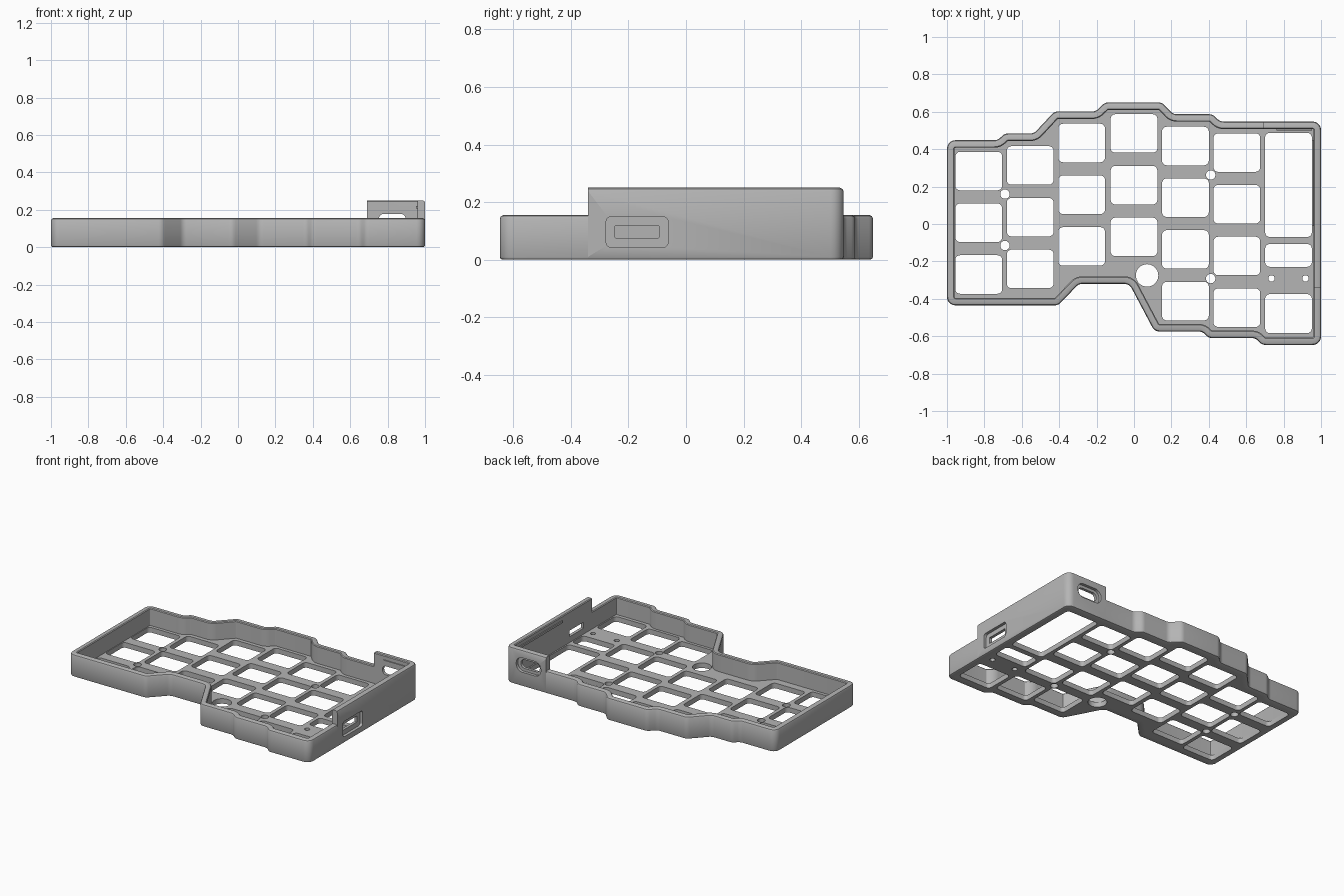
import bpy, bmesh, math
from mathutils import Vector

if "Cube" in bpy.data.objects:
    bpy.data.objects.remove(bpy.data.objects["Cube"])

# Single grey plastic
GREY = (0.46, 0.46, 0.46, 1)
plastic = bpy.data.materials.new("grey plastic")
plastic.use_nodes = True
plastic.diffuse_color = GREY
plastic.node_tree.nodes["Principled BSDF"].inputs["Base Color"].default_value = GREY

WALL, FLOOR, LOW, HIGH = 0.04, 0.035, 0.155, 0.25


def rounded(points, radius, closed=True, steps=5):
    """Replace every corner of a path by a short arc."""
    pts = [Vector(p) for p in points]
    out = []
    for i, p in enumerate(pts):
        if not closed and i in (0, len(pts) - 1):
            out.append(p)
            continue
        a = pts[i - 1] - p
        b = pts[(i + 1) % len(pts)] - p
        half = a.angle(b) / 2
        cut = min(radius / math.tan(half), a.length * 0.48, b.length * 0.48)
        start, end = p + a.normalized() * cut, p + b.normalized() * cut
        centre = p + (a.normalized() + b.normalized()).normalized() * (cut / math.cos(half))
        u, v = start - centre, end - centre
        turn = u.angle(v)
        for k in range(steps + 1):
            t = k / steps
            out.append(centre + (u * math.sin((1 - t) * turn) + v * math.sin(t * turn)) / math.sin(turn))
    return out


def inset(path, d, closed):
    """Shift a clockwise path inward by d."""
    n, out = len(path), []
    for i, p in enumerate(path):
        dirs = []
        if closed or i > 0:
            dirs.append((p - path[i - 1]).normalized())
        if closed or i < n - 1:
            dirs.append((path[(i + 1) % n] - p).normalized())
        normals = [Vector((t.y, -t.x)) for t in dirs]
        m = sum(normals, Vector((0, 0))).normalized()
        out.append(p + m * (d / m.dot(normals[0])))
    return out


def finish(obj, name):
    obj.name = name
    obj.data.materials.clear()
    obj.data.materials.append(plastic)
    bpy.ops.object.select_all(action='DESELECT')
    obj.select_set(True)
    bpy.context.view_layer.objects.active = obj
    bpy.ops.object.shade_smooth_by_angle(angle=math.radians(35))
    return obj


def from_bmesh(bm, name):
    bmesh.ops.recalc_face_normals(bm, faces=bm.faces)
    mesh = bpy.data.meshes.new(name)
    bm.to_mesh(mesh)
    bm.free()
    obj = bpy.data.objects.new(name, mesh)
    bpy.context.collection.objects.link(obj)
    return obj


def wall(name, path, top):
    """Sweep a wall section with softened edges along an open path."""
    section = [(0.01, 0), (0.003, 0.003), (0, 0.01), (0, top - 0.012), (0.004, top - 0.004),
               (0.012, top), (WALL - 0.005, top), (WALL, top - 0.005), (WALL, 0)]
    bm = bmesh.new()
    rows = [[bm.verts.new((p.x, p.y, z)) for p in inset(path, d, False)] for d, z in section]
    for r, row in enumerate(rows):
        nxt = rows[(r + 1) % len(rows)]
        for i in range(len(path) - 1):
            bm.faces.new((row[i], row[i + 1], nxt[i + 1], nxt[i]))
    for end in (0, -1):
        bm.faces.new([row[end] for row in rows])
    return finish(from_bmesh(bm, name), name)


def rectangle(cx, cy, w, h, r):
    x, y = w / 2, h / 2
    return rounded([(cx - x, cy - y), (cx - x, cy + y), (cx + x, cy + y), (cx + x, cy - y)], r)


def circle(cx, cy, r):
    return [Vector((cx + r * math.cos(math.tau * k / 32), cy + r * math.sin(math.tau * k / 32)))
            for k in range(32)]


def carve(target, outline, to_world, near, far):
    """Cut a prism with the given outline through the target."""
    bm = bmesh.new()
    a, b = [[bm.verts.new(to_world(p, d)) for p in outline] for d in (near, far)]
    bm.faces.new(a)
    bm.faces.new(b)
    for i in range(len(a)):
        bm.faces.new((a[i - 1], a[i], b[i], b[i - 1]))
    cutter = from_bmesh(bm, "port_cutter")
    cutter.hide_render = True
    mod = target.modifiers.new("port", 'BOOLEAN')
    mod.operation, mod.solver, mod.object = 'DIFFERENCE', 'EXACT', cutter
    bpy.context.view_layer.objects.active = target
    bpy.ops.object.modifier_apply(modifier=mod.name)
    bpy.data.objects.remove(cutter)


def ridge(name, x, y, z, sx, sy, sz):
    bpy.ops.mesh.primitive_cube_add(size=1, location=(x, y, z))
    obj = bpy.context.object
    obj.scale = (sx, sy, sz)
    finish(obj, name)


# Outline of the case, clockwise, split where the wall height changes
split_front, split_back = (1, -0.34), (0.69, 0.548)
low_corners = [(1, -0.647), (0.685, -0.647), (0.65, -0.61), (0.40, -0.61), (0.365, -0.575),
               (0.11, -0.575), (-0.025, -0.32), (-0.295, -0.32), (-0.405, -0.435), (-1, -0.435),
               (-1, 0.448), (-0.73, 0.448), (-0.69, 0.484), (-0.535, 0.484), (-0.425, 0.602),
               (-0.205, 0.602), (-0.155, 0.65), (0.15, 0.65), (0.21, 0.587), (0.42, 0.587),
               (0.46, 0.548)]
high_corners = [(1, 0.548)]
low_path = rounded([split_front] + low_corners + [split_back], 0.045, False)
high_path = rounded([split_back] + high_corners + [split_front], 0.045, False)
wall("low_wall", low_path, LOW)
high_wall = wall("controller_wall", high_path, HIGH)

# Switch openings: column centre, top switch centre, count
outlines = [inset(low_path[:-1] + high_path[:-1], WALL - 0.005, True)]
columns = [(-0.83, 0.283, 3), (-0.555, 0.313, 3), (-0.28, 0.433, 3), (0, 0.484, 3),
           (0.275, 0.417, 4), (0.55, 0.382, 4)]
for x, top, count in columns:
    outlines += [rectangle(x, top - 0.2765 * k, 0.25, 0.206, 0.025) for k in range(count)]

# Controller bay, small window and last switch opening
for y, h in ((0.209, 0.557), (-0.168, 0.122), (-0.479, 0.208)):
    outlines.append(rectangle(0.826, y, 0.25, h, 0.025))

# Round holes
for x, y, r in ((0.07, -0.275, 0.06), (-0.69, 0.16, 0.025), (-0.69, -0.115, 0.025),
                (0.41, 0.262, 0.025), (0.41, -0.292, 0.025), (0.735, -0.291, 0.017),
                (0.917, -0.291, 0.017)):
    outlines.append(circle(x, y, r))

# Switch plate
curve = bpy.data.curves.new("switch_plate", 'CURVE')
curve.dimensions, curve.fill_mode, curve.extrude = '2D', 'BOTH', FLOOR / 2
for outline in outlines:
    spline = curve.splines.new('POLY')
    spline.points.add(len(outline) - 1)
    for point, p in zip(spline.points, outline):
        point.co = (p.x, p.y, 0, 1)
    spline.use_cyclic_u = True
plate = bpy.data.objects.new("switch_plate", curve)
plate.location.z = FLOOR / 2
bpy.context.collection.objects.link(plate)
bpy.ops.object.select_all(action='DESELECT')
plate.select_set(True)
bpy.context.view_layer.objects.active = plate
bpy.ops.object.convert(target='MESH')
finish(bpy.context.object, "switch_plate")

# Side port: shallow recess, then a slot through the wall
side = lambda p, d: (1 - d, p.x, p.y)
carve(high_wall, rectangle(-0.17, 0.096, 0.215, 0.107, 0.018), side, -0.05, 0.02)
carve(high_wall, rectangle(-0.17, 0.097, 0.152, 0.042, 0.002), side, -0.05, 0.1)

# Back port: rounded recess, then a rounded slot through the wall
back = lambda p, d: (p.x, 0.548 - d, p.y)
carve(high_wall, rectangle(0.825, 0.148, 0.19, 0.1, 0.046), back, -0.05, 0.02)
carve(high_wall, rectangle(0.825, 0.148, 0.145, 0.06, 0.028), back, -0.05, 0.1)
finish(high_wall, "controller_wall")

# Lid retaining ridges on the inner faces
ridge("back_lid_ridge", 0.857, 0.507, 0.213, 0.19, 0.012, 0.014)
ridge("side_lid_ridge", 0.959, 0.22, 0.213, 0.012, 0.46, 0.014)
